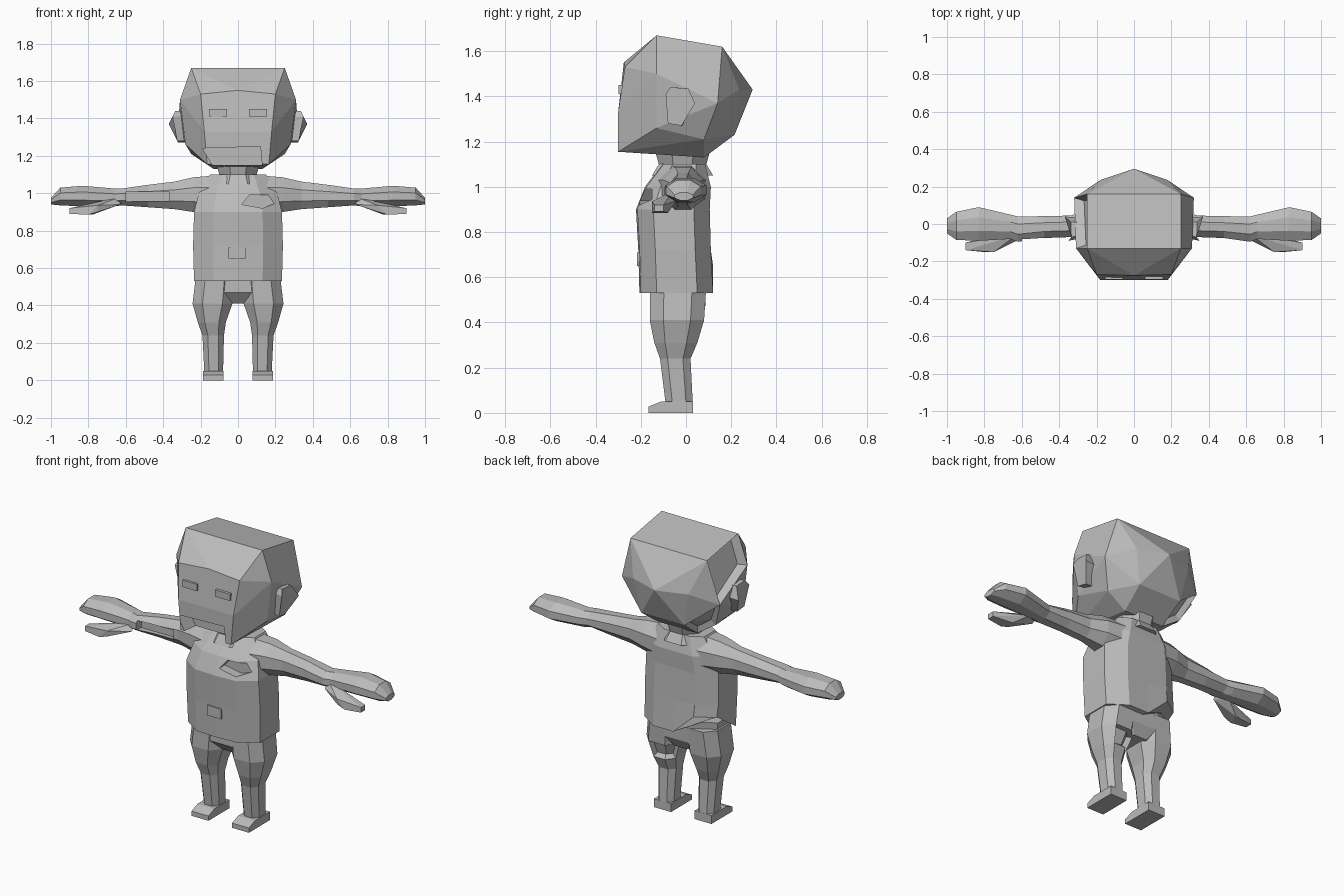
import bpy, bmesh, math
from mathutils import Vector

if "Cube" in bpy.data.objects:
    bpy.data.objects.remove(bpy.data.objects["Cube"])

grey = bpy.data.materials.new("plain grey")
grey.diffuse_color = (0.5, 0.5, 0.5, 1)
grey.use_nodes = True
grey.node_tree.nodes["Principled BSDF"].inputs["Base Color"].default_value = grey.diffuse_color


def finish(bm, name):
    bmesh.ops.recalc_face_normals(bm, faces=bm.faces[:])
    me = bpy.data.meshes.new(name)
    bm.to_mesh(me)
    bm.free()
    me.materials.append(grey)
    ob = bpy.data.objects.new(name, me)
    bpy.context.collection.objects.link(ob)
    return ob


def loft(name, rings):
    """Skin a list of equal-length rings and cap both ends."""
    bm = bmesh.new()
    vs = [[bm.verts.new(p) for p in r] for r in rings]
    n = len(vs[0])
    for a, b in zip(vs, vs[1:]):
        for i in range(n):
            j = (i + 1) % n
            bm.faces.new((a[i], a[j], b[j], b[i]))
    bm.faces.new(vs[0])
    bm.faces.new(vs[-1])
    return finish(bm, name)


def hull(name, points, merge=6):
    bm = bmesh.new()
    for p in points:
        bm.verts.new(p)
    res = bmesh.ops.convex_hull(bm, input=bm.verts[:])
    loose = [v for v in bm.verts if not v.link_faces]
    bmesh.ops.delete(bm, geom=loose, context='VERTS')
    bmesh.ops.dissolve_limit(bm, angle_limit=math.radians(merge),
                             verts=bm.verts[:], edges=bm.edges[:])
    return finish(bm, name)


def box(name, x0, x1, y0, y1, z0, z1):
    return hull(name, [(x, y, z) for x in (x0, x1) for y in (y0, y1) for z in (z0, z1)])


def octagon(a0, a1, b0, b1, k=0.3):
    """Chamfered rectangle as eight (a, b) points."""
    da, db = (a1 - a0) * k, (b1 - b0) * k
    return [(a0 + da, b0), (a1 - da, b0), (a1, b0 + db), (a1, b1 - db),
            (a1 - da, b1), (a0 + da, b1), (a0, b1 - db), (a0, b0 + db)]


def recess(ob, test, thickness, depth):
    """Sink a framed opening into the faces whose centre passes the test."""
    bm = bmesh.new()
    bm.from_mesh(ob.data)
    faces = [f for f in bm.faces if test(f.calc_center_median(), f.normal)]
    if faces:
        bmesh.ops.inset_region(bm, faces=faces, thickness=thickness, depth=depth)
    bm.to_mesh(ob.data)
    bm.free()


def cut(ob, cutter):
    m = ob.modifiers.new("cut", 'BOOLEAN')
    m.operation, m.object, m.solver = 'DIFFERENCE', cutter, 'EXACT'
    cutter.hide_render = True
    cutter.hide_set(True)


# Head: faceted block, deeper at the back
half = [(.25, -.13, 1.67), (.25, .16, 1.62), (.2, -.27, 1.53), (0, -.275, 1.55),
        (.31, -.13, 1.50), (.32, .14, 1.37), (.18, -.3, 1.33), (.165, -.3, 1.155),
        (.28, -.13, 1.26), (.25, .08, 1.21), (.13, .08, 1.13), (.12, -.12, 1.135),
        (.18, .235, 1.43), (0, .295, 1.43), (.14, .215, 1.23)]
head = hull("head", half + [(-x, y, z) for x, y, z in half])
recess(head, lambda c, n: c.x < -.22 and c.z > 1.42 and -.13 < c.y < .15, .025, -.05)
recess(head, lambda c, n: c.x < -.15 and c.y > .08 and c.z < 1.3, .025, -.03)
# Open mouth, lopsided
mouth = hull("mouth_cutter", [(x, y, z) for y in (-.4, -.2) for x, z in
             ((-.19, 1.24), (.12, 1.25), (.1, 1.2), (.13, 1.14), (-.13, 1.14))])
cut(head, mouth)

# Neck
loft("neck", [[(x, y, z) for x, y in octagon(-w, w, -w - .02, w - .01)]
              for w, z in ((.13, 1.05), (.1, 1.1), (.12, 1.17))])

# Shirt: stacked rings, hem lifted on one rear side
rings = []
for w, y0, y1, z in ((.235, -.2, .12, .53), (.24, -.205, .11, .72),
                     (.235, -.215, .105, .9), (.21, -.175, .11, 1.0),
                     (.15, -.1, .085, 1.1)):
    pts = octagon(-w, w, y0, y1, .22)
    pts.insert(1, (0, y0 - .006))
    pts.insert(6, (0, y1))
    rings.append([(x, y, .65 if z < .6 and x < -.05 and y > .03 else z) for x, y in pts])
shirt = loft("shirt", rings)
# Torn opening on the chest
tear = hull("tear_cutter", [(x, y, z) for y in (-.3, -.15) for x, z in
            ((.02, .94), (.06, .99), (.21, .99), (.21, .95), (.13, .92))])
cut(shirt, tear)
box("buckle", -.05, .04, -.217, -.19, .65, .71)

# Seat of the trousers
loft("trouser_seat", [[(x, y, z) for x, y in octagon(-w, w, y0, y1)]
                      for w, y0, y1, z in ((.1, -.1, .05, .41), (.2, -.155, .085, .47),
                                           (.22, -.155, .09, .6))])

for s, side in ((-1, "left"), (1, "right")):
    # Eye plate and ear
    box("eye_" + side, min(s * .06, s * .155), max(s * .06, s * .155), -.298, -.27, 1.41, 1.45)
    outline = [(-.09, 1.41), (-.07, 1.44), (.01, 1.435), (.04, 1.37), (-.02, 1.27), (-.08, 1.28)]
    loft("ear_" + side, [[(s * .27, y * .8, z) for y, z in outline],
                         [(s * (.37 - abs(z - 1.37) * .5), y, z) for y, z in outline]])

    # Arm and mitten hand: x, y range, z range
    arm = loft("arm_" + side, [[(s * x, y, z) for y, z in octagon(y0, y1, z0, z1)]
               for x, y0, y1, z0, z1 in (
        (.12, -.13, .09, .88, 1.095), (.24, -.10, .075, .9, 1.085),
        (.34, -.07, .045, .915, 1.062), (.48, -.075, .042, .925, 1.045),
        (.62, -.095, .04, .935, 1.025), (.66, -.08, .05, .93, 1.025),
        (.83, -.09, .09, .93, 1.04), (.95, -.085, .065, .935, 1.03),
        (1.0, -.05, .03, .94, .975))])
    hull("thumb_" + side, [(s * x, y, z) for x, y, z in (
        (.63, -.09, .94), (.63, -.06, .98), (.7, -.04, .94), (.75, -.15, .935),
        (.75, -.145, .9), (.78, -.08, .885), (.8, -.15, .885), (.82, -.09, .94),
        (.9, -.14, .89), (.9, -.14, .92), (.9, -.1, .89), (.9, -.1, .92))])
    if s < 0:
        cut(arm, box("sleeve_cutter", -.60, -.37, -.2, -.045, .955, 1.01))

    # Leg
    leg = loft("leg_" + side, [[(s * x, y, z) for x, y in octagon(x0, x1, y0, y1, .25)]
               for x0, x1, y0, y1, z in (
        (.08, .18, -.09, .03, .04), (.075, .19, -.115, .02, .24),
        (.065, .215, -.14, .05, .31), (.03, .243, -.16, .08, .41),
        (.02, .225, -.16, .09, .56))])
    # Opening on the rear of the thigh
    if s > 0:
        recess(leg, lambda c, n: .31 < c.z < .41 and c.y > .03 and c.x < .16, .012, -.03)

    # Shoe with a low toe
    prof = [(-.165, 0), (.03, 0), (.03, .05), (-.11, .05), (-.165, .028)]
    loft("shoe_" + side, [[(s * x, y, z) for y, z in prof] for x in (.077, .187)])
